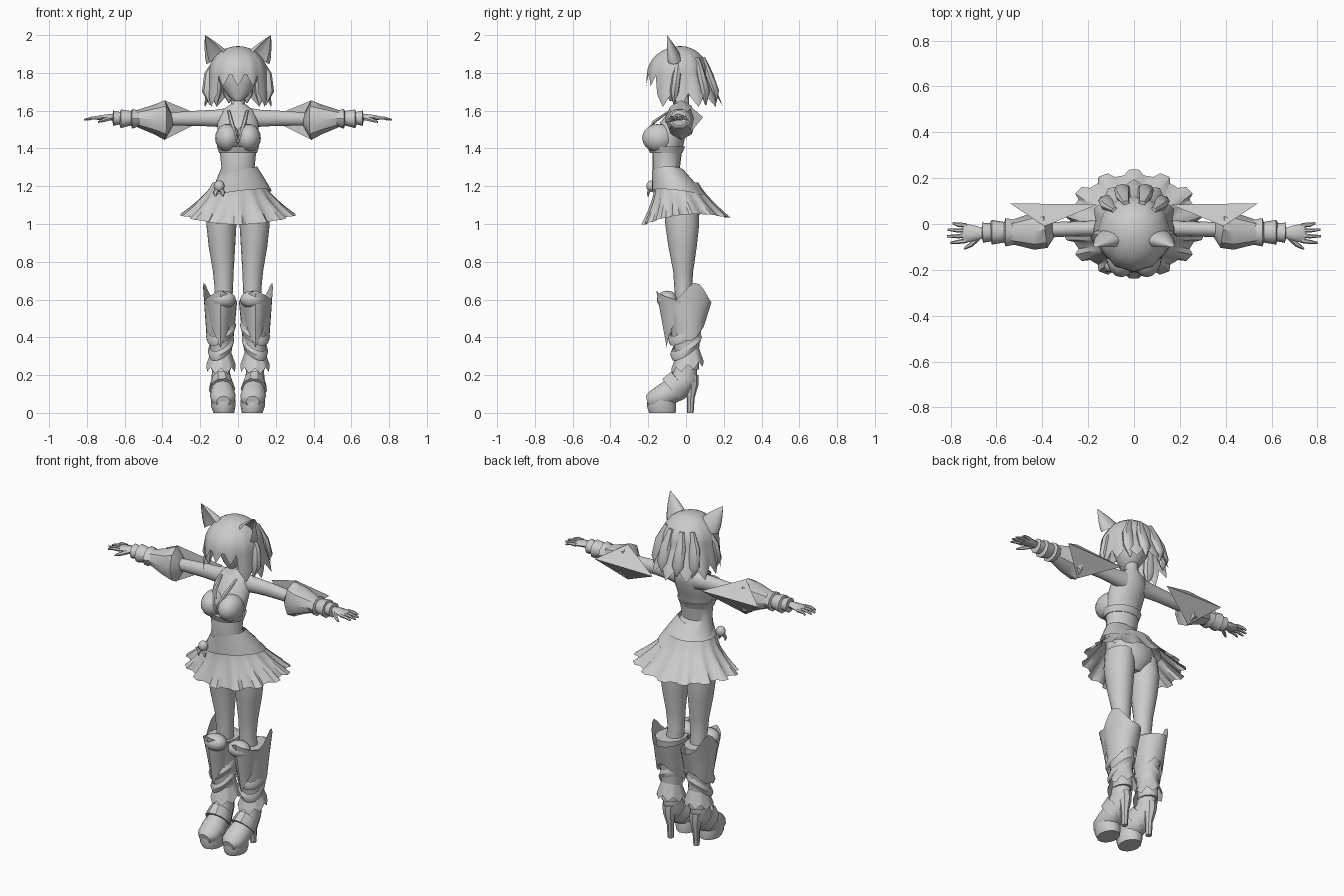
import bpy, bmesh
from math import sin, cos, pi, tau
from mathutils import Vector, Matrix

if "Cube" in bpy.data.objects:
    bpy.data.objects.remove(bpy.data.objects["Cube"])

grey = bpy.data.materials.new("plain grey")
grey.use_nodes = True
grey.diffuse_color = (0.6, 0.6, 0.6, 1)
for node in grey.node_tree.nodes:
    if node.type == "BSDF_PRINCIPLED":
        node.inputs["Base Color"].default_value = (0.6, 0.6, 0.6, 1)


def finish(name, bm, mirror=False, angle=0.7):
    bmesh.ops.recalc_face_normals(bm, faces=bm.faces)
    mesh = bpy.data.meshes.new(name)
    bm.to_mesh(mesh)
    bm.free()
    mesh.materials.append(grey)
    obj = bpy.data.objects.new(name, mesh)
    bpy.context.collection.objects.link(obj)
    bpy.ops.object.select_all(action="DESELECT")
    obj.select_set(True)
    bpy.context.view_layer.objects.active = obj
    bpy.ops.object.shade_smooth_by_angle(angle=angle)
    if mirror:
        obj.modifiers.new("Mirror", "MIRROR")
    return obj


def tube(name, pts, n=14, ref=(1, 0, 0), flat=False, mirror=False):
    """Loft elliptical rings (x, y, z, radius_a, radius_b) along a path."""
    bm = bmesh.new()
    centres = [Vector(p[:3]) for p in pts]
    rings = []
    for i, p in enumerate(pts):
        t = centres[min(i + 1, len(pts) - 1)] - centres[max(i - 1, 0)]
        t = Vector((0, 0, 1)) if flat else t.normalized()
        b = t.cross(Vector(ref)).normalized()
        a = b.cross(t)
        rings.append([bm.verts.new(centres[i] + a * p[3] * cos(tau * k / n)
                                   + b * p[4] * sin(tau * k / n)) for k in range(n)])
    for lo, hi in zip(rings, rings[1:]):
        for k in range(n):
            j = (k + 1) % n
            bm.faces.new((lo[k], lo[j], hi[j], hi[k]))
    bm.faces.new(rings[0])
    bm.faces.new(rings[-1])
    return finish(name, bm, mirror)


def sheet(name, f, n, m, start=-pi, end=pi, mirror=False, angle=0.7):
    """Grid surface from f(angle, v); angle 0 faces the front."""
    bm = bmesh.new()
    grid = [[bm.verts.new(f(start + (end - start) * i / n, j / m)) for i in range(n + 1)]
            for j in range(m + 1)]
    for j in range(m):
        for i in range(n):
            bm.faces.new((grid[j][i], grid[j][i + 1], grid[j + 1][i + 1], grid[j + 1][i]))
    bmesh.ops.remove_doubles(bm, verts=bm.verts, dist=0.0001)
    return finish(name, bm, mirror, angle)


def ball(name, loc, size, mirror=False):
    bm = bmesh.new()
    bmesh.ops.create_uvsphere(bm, u_segments=16, v_segments=10, radius=1,
                              matrix=Matrix.Translation(loc) @ Matrix.Diagonal((*size, 1)))
    return finish(name, bm, mirror)


def mix(a, b, v):
    return a + (b - a) * v


def tri(a, count):
    return abs((a * count / tau) % 1 - 0.5) * 2


# Torso, neck and bust
tube("torso", [(0, -.03, 1.0, .05, .06), (0, -.02, 1.06, .12, .1), (0, -.03, 1.13, .15, .11),
               (0, -.07, 1.22, .12, .1), (0, -.105, 1.3, .088, .073), (0, -.1, 1.38, .096, .078),
               (0, -.085, 1.46, .108, .08), (0, -.05, 1.54, .108, .085),
               (0, -.025, 1.6, .085, .06), (0, -.02, 1.635, .038, .036),
               (0, -.02, 1.72, .032, .034)], 20, flat=True)
ball("bust", (.055, -.145, 1.455), (.066, .087, .075), True)
tube("neckline_trim", [(.05, -.085, 1.6, .008, .006), (.035, -.17, 1.54, .012, .01),
                       (.012, -.205, 1.47, .008, .01), (0, -.2, 1.43, .004, .005)], 6, mirror=True)
tube("top_lower_band", [(0, -.105, 1.375, .1, .085), (0, -.105, 1.41, .112, .1)], 20, flat=True)

# Head, bobbed hair and animal ears
tube("head", [(0, -.06, 1.65, .02, .025), (0, -.04, 1.68, .055, .06), (0, -.03, 1.74, .095, .08),
              (0, -.03, 1.82, .12, .1), (0, -.03, 1.9, .07, .07)], 16, flat=True)


def hair(a, v):
    d = abs(a)
    back = (1 - cos(a)) / 2
    hem = 1.73 if d < 0.75 else 1.62
    hem += 0.07 * tri(a + pi / 12, 12)
    if v < 0.5:
        e = pi / 2 * (1 - v * 2)
        r, z = cos(e), 1.79 + 0.152 * sin(e)
    else:
        z = mix(1.79, hem, v * 2 - 1)
        drop = (1.79 - z) / 0.16
        r = 1 + drop * (0.45 * back ** 2 + 0.02) - 0.1 * max(0, drop - 0.75)
    r *= 1 + 0.05 * (0.5 - tri(a + pi / 12, 12)) * v
    depth = 0.175 if cos(a) > 0 else 0.15
    return (0.156 * r * sin(a), -0.03 - depth * r * cos(a), z)


sheet("hair", hair, 96, 16)
for i, (x, y, z) in enumerate([(.05, .15, 1.64), (.12, .1, 1.63), (.155, -.06, 1.63)]):
    tube(f"hair_lock_{i}", [(x * .7, y * .6, 1.88, .015, .012), (x * .95, y * .8, 1.79, .032, .024),
                            (x, y, 1.7, .036, .026), (x * .95, y * 1.05, z, .003, .003)],
         8, mirror=True)


def ear(a, v):
    w = 1 - v ** 1.3
    side, depth = 0.066 * w * sin(a), -0.042 * w * cos(a)
    return (mix(.108, .175, v) + side * .89, mix(-.065, -.1, v) + depth,
            mix(1.875, 2.0, v) - side * .45)


sheet("ears", ear, 12, 5, 0.75, tau - 0.75, True)

# Arms, flared sleeves with trailing cloth, frilled cuffs
Y = (0, 1, 0)
tube("arms", [(.06, -.02, 1.56, .045, .055), (.12, -.02, 1.56, .038, .046),
              (.2, -.02, 1.56, .034, .042), (.4, -.025, 1.555, .032, .034),
              (.55, -.035, 1.56, .026, .026), (.66, -.04, 1.565, .02, .018)], ref=Y, mirror=True)
tube("sleeves", [(.35, -.02, 1.555, .035, .036), (.388, -.025, 1.55, .08, .105),
                 (.44, -.032, 1.555, .08, .08), (.56, -.037, 1.56, .045, .036)], 8, Y, mirror=True)
tube("cuffs", [(.5, -.036, 1.56, .05, .035), (.56, -.036, 1.557, .062, .055),
               (.566, -.036, 1.56, .045, .04), (.62, -.036, 1.557, .054, .052),
               (.626, -.036, 1.56, .04, .035), (.66, -.038, 1.56, .044, .042),
               (.664, -.038, 1.56, .02, .02)], 10, Y, mirror=True)
bm = bmesh.new()
tip, end, top, low = [bm.verts.new(p) for p in
                      [(.16, .085, 1.56), (.54, .09, 1.565), (.39, -.01, 1.655), (.39, -.01, 1.445)]]
for face in [(tip, end, top), (tip, low, end), (tip, top, low), (end, low, top)]:
    bm.faces.new(face)
finish("sleeve_cloth", bm, True, 0.3)

# Hands
tube("palms", [(.65, -.04, 1.565, .02, .018), (.69, -.04, 1.565, .032, .017),
               (.735, -.04, 1.562, .042, .013), (.75, -.04, 1.56, .03, .008)], 10, Y, mirror=True)
for i, reach in enumerate([.8, .815, .812, .79]):
    y = -.072 + i * .022
    tube(f"finger_{i}", [(.73, y, 1.562, .011, .011), (.77, y * 1.15 + .004, 1.562, .009, .009),
                         (reach, y * 1.3 + .012, 1.552, .005, .005)], 6, Y, mirror=True)
tube("thumbs", [(.675, -.055, 1.56, .013, .013), (.71, -.09, 1.55, .011, .011),
                (.74, -.108, 1.54, .005, .005)], 6, Y, mirror=True)


# Pleated skirt, tilted waist wrap and side knot
def skirt(a, v):
    pleat = min(1, max(0, tri(a, 14) * 3 - 1))
    r = v ** 1.35
    wave = 1 + (0.1 * pleat - 0.06) * v
    hem = 1.015 - 0.018 * cos(a) + 0.035 * sin(a) ** 2
    return (mix(.135, .298, r) * wave * sin(a),
            mix(-.05, .0, v) - mix(.115, .228, r) * wave * cos(a), mix(1.22, hem, v))


def wrap(a, v):
    x = mix(.1, .178, v) * sin(a)
    return (x, mix(-.095, -.03, v) - mix(.085, .15, v) * cos(a),
            1.28 - 0.125 * v + 0.25 * x * (1 - 0.5 * v) + 0.02 * cos(a) * v)


sheet("skirt", skirt, 84, 6)
sheet("waist_wrap", wrap, 32, 3)
ball("knot", (-.1, -.185, 1.2), (.028, .025, .03))
for i, x in enumerate((-.12, -.08)):
    tube(f"knot_tail_{i}", [(-.1, -.185, 1.2, .008, .008), (x, -.2, 1.165, .014, .008),
                            (x, -.2, 1.145, .004, .004)], 6)

# Legs
tube("legs", [(.08, -.025, 1.1, .075, .09), (.088, -.02, 1.0, .08, .09),
              (.085, -.018, .88, .07, .075), (.078, -.015, .75, .055, .053),
              (.075, -.015, .65, .048, .046), (.085, 0, .5, .05, .055),
              (.09, 0, .25, .035, .04)], 16, flat=True, mirror=True)

# Tall boots with knee guards and spiked cuffs
tube("boot_shafts", [(.09, .01, .23, .052, .06), (.09, .005, .32, .056, .062),
                     (.09, .0, .42, .064, .078), (.093, .0, .52, .076, .09),
                     (.095, .0, .6, .084, .1)], 12, flat=True, mirror=True)


def boot_cuff(a, v):
    spike = max(0, cos(a - 1.9)) ** 5
    top = 0.585 + 0.105 * spike
    return (.095 + mix(.07, .09, v) * sin(a), .01 - mix(.085, .125, v) * cos(a),
            mix(.42 + .04 * cos(2 * a), top, v))


def knee_guard(a, v):
    d = abs(a) / 1.35
    return (.093 + mix(.068, .09, v) * sin(a), -.01 - mix(.092, .148, v) * (cos(a) - .12 * d),
            mix(.345 + .2 * d, .65 - .06 * d, v))


def ankle_frill(a, v):
    return (.09 + mix(.054, .078, v) * sin(a), .008 - mix(.062, .085, v) * cos(a),
            mix(.32, .225 + .03 * tri(a, 8), v) - .02 * cos(a))


sheet("boot_cuffs", boot_cuff, 24, 3, mirror=True)
sheet("knee_guards", knee_guard, 12, 3, -1.35, 1.35, True, 0.4)
ball("knee_caps", (.078, -.1, .6), (.066, .055, .047), True)
sheet("ankle_frills", ankle_frill, 32, 2, mirror=True)
for i, base in enumerate((.33, .41)):
    def band(a, v, base=base):
        bulge = .062 + .01 * i + .008 * sin(pi * v)
        return (.09 + bulge * sin(a), -bulge * 1.2 * cos(a),
                base + .05 * v - .045 * cos(a) - .03 * sin(a))
    sheet(f"boot_bands_{i}", band, 20, 2, mirror=True)

# Platform shoes with high heels
tube("shoes", [(.09, .0, .26, .045, .055), (.09, -.002, .19, .05, .068),
               (.086, -.05, .13, .058, .07), (.08, -.12, .09, .068, .062),
               (.078, -.175, .068, .062, .05), (.078, -.205, .06, .035, .03)], 12, mirror=True)
tube("shoe_straps", [(.088, -.03, .165, .058, .076), (.084, -.075, .125, .07, .078)],
     10, mirror=True)
tube("platform_soles", [(.075, -.125, 0, .055, .072), (.078, -.13, .035, .064, .08),
                        (.078, -.13, .07, .064, .075)], 14, flat=True, mirror=True)
tube("heels", [(.085, .022, 0, .017, .018), (.085, .025, .08, .02, .021),
               (.088, .03, .15, .035, .036), (.09, .03, .2, .04, .036)], 8, flat=True, mirror=True)
